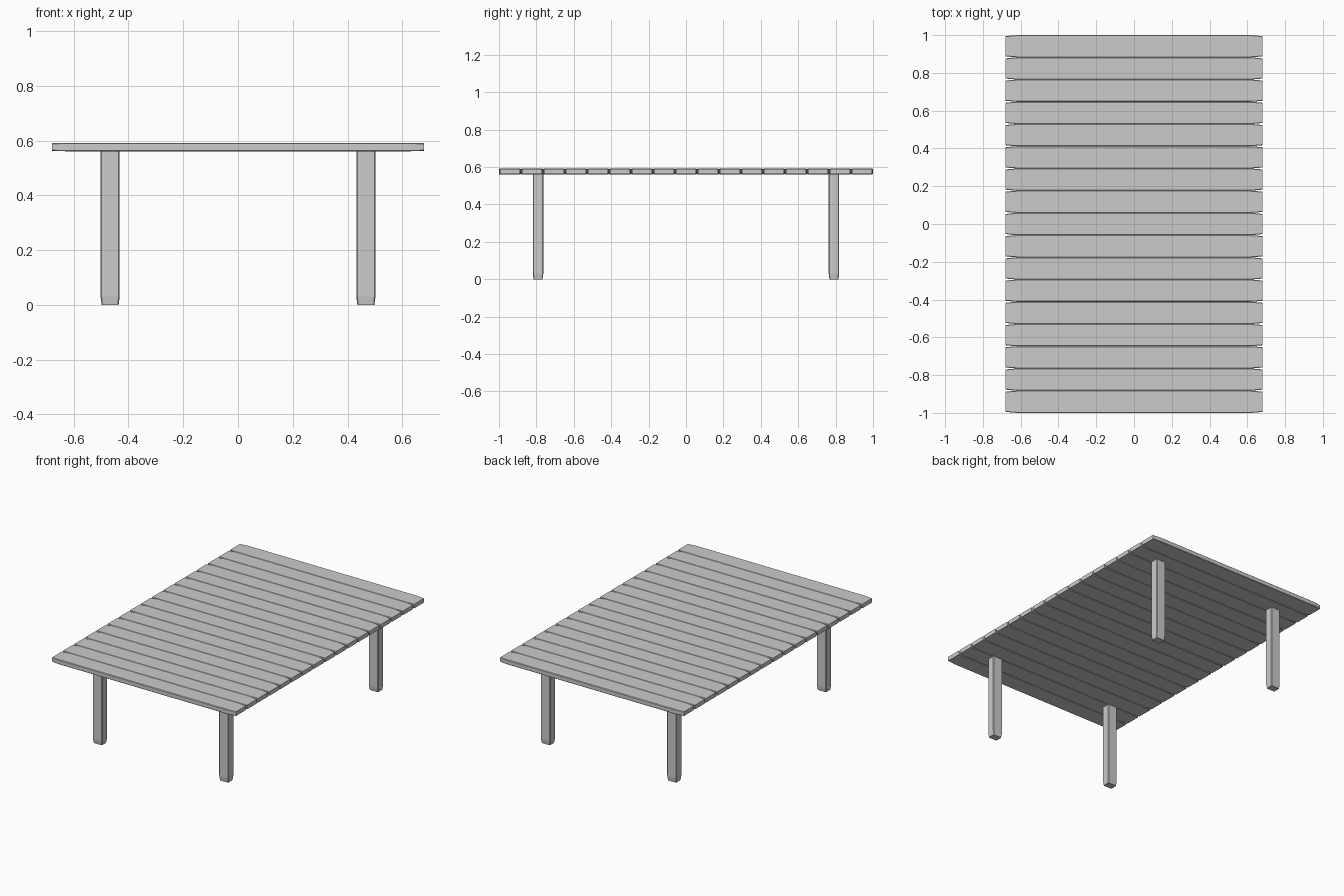
import bpy, bmesh
from mathutils import Vector

if "Cube" in bpy.data.objects:
    bpy.data.objects.remove(bpy.data.objects["Cube"])


def section(w, h, c):
    """Chamfered rectangle outline, counter-clockwise."""
    a, b = w / 2, h / 2
    return [(a, c - b), (a, b - c), (a - c, b), (c - a, b),
            (-a, b - c), (-a, c - b), (c - a, -b), (a - c, -b)]


def loft(name, stations, place, location):
    """Skin chamfered rectangles (position, width, height, chamfer) along an axis."""
    bm = bmesh.new()
    rings = [[bm.verts.new(place(u, v, t)) for u, v in section(w, h, c)]
             for t, w, h, c in stations]
    for r0, r1 in zip(rings, rings[1:]):
        for i in range(8):
            j = (i + 1) % 8
            bm.faces.new((r0[i], r0[j], r1[j], r1[i]))
    bm.faces.new(rings[0][::-1])
    bm.faces.new(rings[-1])
    bmesh.ops.recalc_face_normals(bm, faces=bm.faces)
    mesh = bpy.data.meshes.new(name)
    bm.to_mesh(mesh)
    bm.free()
    obj = bpy.data.objects.new(name, mesh)
    obj.location = Vector(location)
    bpy.context.collection.objects.link(obj)
    return obj


# Tabletop planks: touching along the middle, narrowing at both ends
COUNT = 17
PITCH = 2 / COUNT
THICK = 0.031
half = [(0.62, PITCH, THICK, 0.003),
        (0.655, PITCH - 0.006, THICK - 0.001, 0.003),
        (0.68, PITCH - 0.011, THICK - 0.003, 0.003)]
plank_stations = [(-x, w, h, c) for x, w, h, c in reversed(half)] + half
for i in range(COUNT):
    loft(f"plank_{i + 1}", plank_stations, lambda u, v, t: (t, u, v),
         (0, -1 + PITCH * (i + 0.5), 0.5765))

# Legs: chamfered posts with slightly tapered feet
leg_stations = [(0, 0.062, 0.048, 0.003),
                (0.03, 0.07, 0.056, 0.004),
                (0.565, 0.07, 0.056, 0.004)]
for sx, side in ((-1, "left"), (1, "right")):
    for sy, end in ((-1, "front"), (1, "back")):
        loft(f"{end}_{side}_leg", leg_stations, lambda u, v, t: (u, v, t),
             (sx * 0.467, sy * 0.791, 0))
